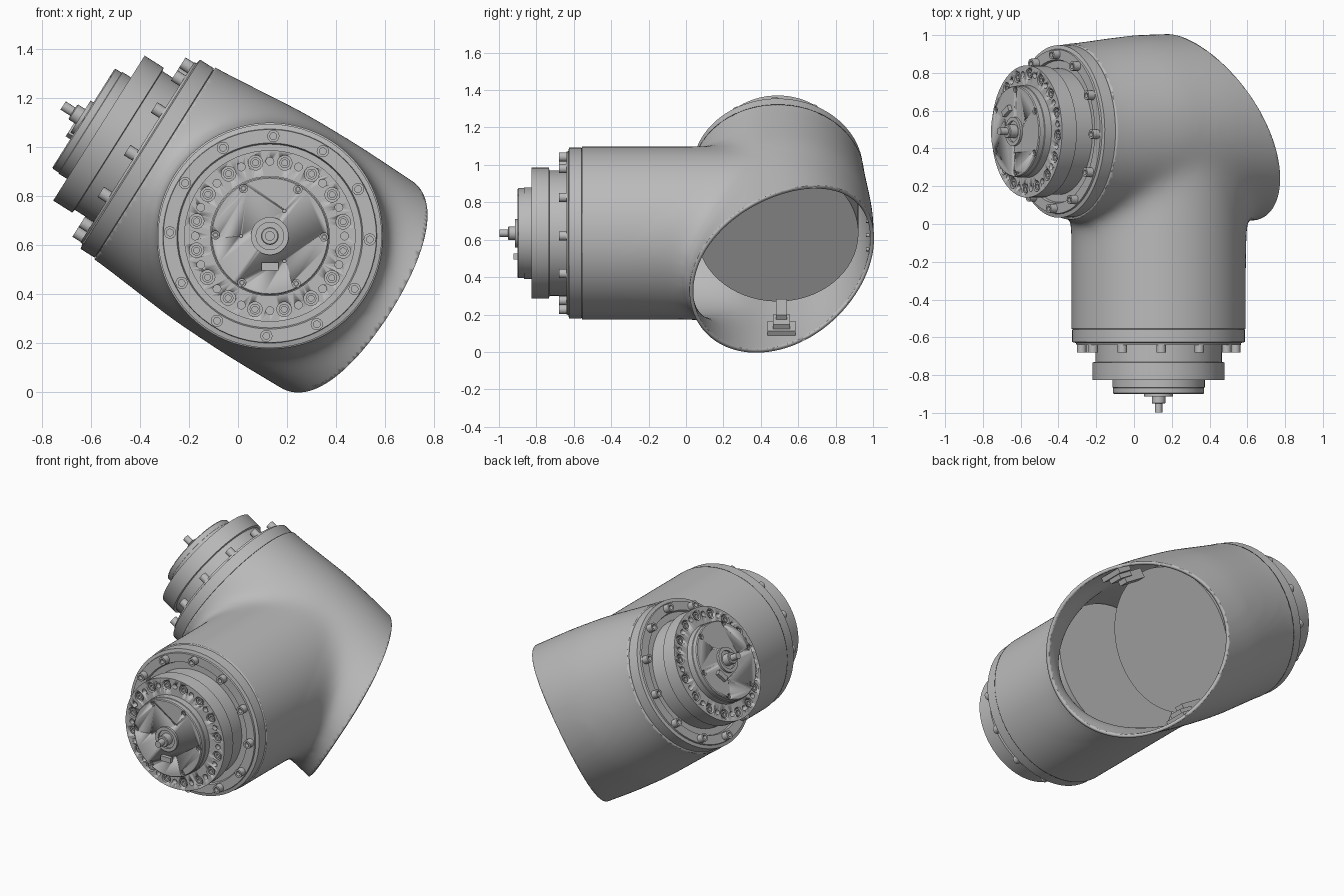
import bpy, bmesh
from math import cos, sin, pi, radians
from mathutils import Matrix, Vector

cube = bpy.data.objects.get("Cube")
if cube:
    bpy.data.objects.remove(cube, do_unlink=True)

grey = bpy.data.materials.new("machined_grey")
grey.use_nodes = True
grey.diffuse_color = (0.5, 0.5, 0.5, 1)
grey.node_tree.nodes["Principled BSDF"].inputs["Base Color"].default_value = (0.5, 0.5, 0.5, 1)

# Main directions: the side axis runs down the branch, away from its flange
Y = Vector((0, 1, 0))
side = Vector((0.846, 0, -0.534)).normalized()
across = Vector((-side.z, 0, side.x))
front_base = Vector((0.13, 0, 0.635))
side_base = Vector((0.13, 0.49, 0.635))


def frame(origin, z, y):
    x = y.cross(z)
    m = Matrix((x, y, z)).transposed().to_4x4()
    m.translation = origin
    return m


def smooth(obj, angle):
    bpy.ops.object.select_all(action='DESELECT')
    obj.select_set(True)
    bpy.context.view_layer.objects.active = obj
    bpy.ops.object.shade_smooth_by_angle(angle=radians(angle))


def finish(name, bm, matrix=Matrix()):
    bmesh.ops.recalc_face_normals(bm, faces=bm.faces)
    mesh = bpy.data.meshes.new(name)
    bm.to_mesh(mesh)
    bm.free()
    mesh.transform(matrix)
    mesh.materials.append(grey)
    obj = bpy.data.objects.new(name, mesh)
    bpy.context.collection.objects.link(obj)
    smooth(obj, 35)
    return obj


def loft(bm, rings):
    """Skin a list of point rings and cap both ends."""
    loops = [[bm.verts.new(p) for p in ring] for ring in rings]
    n = len(loops[0])
    for a, b in zip(loops, loops[1:]):
        for i in range(n):
            j = (i + 1) % n
            bm.faces.new((a[i], a[j], b[j], b[i]))
    bm.faces.new(loops[0][::-1])
    bm.faces.new(loops[-1])


def lathe(bm, profile, sides, cx=0, cy=0):
    """Turn (radius, height) points around a local upright axis."""
    loft(bm, [[(cx + r * cos(2 * pi * i / sides), cy + r * sin(2 * pi * i / sides), z)
               for i in range(sides)] for r, z in profile])


def circle_of(name, matrix, count, radius, start, profile, sides=14):
    bm = bmesh.new()
    for i in range(count):
        a = radians(start) + 2 * pi * i / count
        lathe(bm, profile, sides, radius * cos(a), radius * sin(a))
    return finish(name, bm, matrix)


def drill(target, matrix, count, radius, start, hole, face, depth):
    """Sink a circle of round holes into a face."""
    cutter = circle_of("drill_helper", matrix, count, radius, start,
                       [(hole, face - depth), (hole, face + 0.03)])
    cutter.hide_render = True
    cut = target.modifiers.new("holes", 'BOOLEAN')
    cut.operation = 'DIFFERENCE'
    cut.solver = 'EXACT'
    cut.object = cutter
    bpy.context.view_layer.objects.active = target
    bpy.ops.object.modifier_apply(modifier=cut.name)
    bpy.data.objects.remove(cutter, do_unlink=True)


def socket(r, low, high, depth):
    return [(r, low), (r, high), (r * 0.55, high), (r * 0.55, high - depth)]


def box(bm, size, matrix):
    bmesh.ops.create_cube(bm, size=1, matrix=matrix @ Matrix.Diagonal((*size, 1)))


# Joint module: drum, collar, output disc, hub, shaft and all fasteners
def joint(prefix, matrix):
    profiles = {
        "drum": [(0.432, 0), (0.432, 0.57)],
        "collar": [(0.43, 0.545), (0.45, 0.55), (0.45, 0.556), (0.457, 0.558), (0.457, 0.625),
                   (0.437, 0.63), (0.435, 0.64), (0.38, 0.64), (0.375, 0.625), (0.33, 0.625)],
        "output_disc": [(0.335, 0.6), (0.335, 0.73), (0.35, 0.733), (0.35, 0.825), (0.24, 0.825)],
        "cover": [(0.245, 0.8), (0.245, 0.865), (0.241, 0.867), (0.241, 0.895), (0.236, 0.9)],
        "hub_seat": [(0.077, 0.89), (0.077, 0.914), (0.056, 0.914), (0.056, 0.902)],
        "hub": [(0.036, 0.89), (0.036, 0.947), (0.032, 0.951)],
        "shaft": [(0.02, 0.94), (0.02, 0.998)],
    }
    parts = {}
    for part, profile in profiles.items():
        bm = bmesh.new()
        lathe(bm, profile, 14 if part == "shaft" else 64)
        parts[part] = finish(prefix + part, bm, matrix)
    drill(parts["output_disc"], matrix, 16, 0.305, 11, 0.03, 0.825, 0.03)
    drill(parts["output_disc"], matrix, 16, 0.305, 0, 0.016, 0.825, 0.03)
    drill(parts["cover"], matrix, 6, 0.222, -1, 0.017, 0.9, 0.02)
    drill(parts["cover"], matrix, 3, 0.118, 60, 0.007, 0.9, 0.02)
    circle_of(prefix + "collar_bolts", matrix, 12, 0.408, -2, socket(0.025, 0.63, 0.68, 0.025))
    circle_of(prefix + "disc_screws", matrix, 16, 0.305, 11, socket(0.022, 0.79, 0.82, 0.015))
    circle_of(prefix + "cover_screws", matrix, 6, 0.222, -1, socket(0.012, 0.875, 0.895, 0.01))
    bm = bmesh.new()
    box(bm, (0.07, 0.032, 0.03), Matrix.Translation((0, -0.125, 0.907)))
    finish(prefix + "connector", bm, matrix)


joint("front_", frame(front_base, -Y, Vector((0, 0, 1))))
joint("side_", frame(side_base, -side, across * sin(pi / 6) - Y * cos(pi / 6)))

# Elbow housing: two branches fused and softened into one casting
angles = [2 * pi * i / 96 for i in range(96)]
bm = bmesh.new()
loft(bm, [[front_base + Y * y + 0.466 * (side * cos(a) + across * sin(a)) for a in angles]
          for y in (-0.95, 0.48)])
stations = [(-0.95, 0.49, 0.466, 0.466), (-0.55, 0.49, 0.466, 0.466), (-0.35, 0.498, 0.482, 0.485),
            (-0.15, 0.507, 0.496, 0.504), (0.1, 0.514, 0.497, 0.51), (0.4, 0.514, 0.497, 0.502),
            (0.95, 0.514, 0.497, 0.498)]
loft(bm, [[front_base + side * s + Y * (yc + ry * cos(a)) + across * rw * sin(a) for a in angles]
          for s, yc, ry, rw in stations])
housing = finish("elbow_housing", bm)
remesh = housing.modifiers.new("fuse", 'REMESH')
remesh.mode = 'VOXEL'
remesh.voxel_size = 0.02
soften = housing.modifiers.new("soften", 'SMOOTH')
soften.factor = 0.5
soften.iterations = 90
fused = bpy.data.meshes.new_from_object(
    housing.evaluated_get(bpy.context.evaluated_depsgraph_get()))
housing.modifiers.clear()

# Trim the two flange ends and the slanted rear opening
bm = bmesh.new()
bm.from_mesh(fused)
opening = front_base + side * 0.32 + Y * 0.51
slant = (side + Y * 0.535).normalized()
for point, normal in ((front_base - Y * 0.555, -Y),
                      (side_base - side * 0.555, -side),
                      (opening, slant)):
    bmesh.ops.bisect_plane(bm, geom=bm.verts[:] + bm.edges[:] + bm.faces[:], dist=1e-5,
                           plane_co=point, plane_no=normal, clear_outer=True)

# Bow the rear rim outward at its two long sides
for v in bm.verts:
    near = max(0, 1 + (v.co - opening).dot(slant) / 0.3)
    v.co += side * 0.045 * near * ((v.co - front_base).dot(across) / 0.47) ** 2
bmesh.ops.recalc_face_normals(bm, faces=bm.faces)
bm.to_mesh(housing.data)
bm.free()
housing.data.materials.clear()
housing.data.materials.append(grey)
smooth(housing, 40)
wall = housing.modifiers.new("wall", 'SOLIDIFY')
wall.thickness = 0.02
wall.offset = -1

# Cover brackets inside the opening, one on each wall
for label, sign in (("lower", -1), ("upper", 1)):
    bm = bmesh.new()
    for s, w, size in ((0.22, 0.462, (0.1, 0.15, 0.03)), (0.2, 0.44, (0.1, 0.09, 0.04)),
                       (0.12, 0.42, (0.16, 0.06, 0.06))):
        box(bm, size, frame(front_base + Y * 0.51 + side * s + across * sign * w,
                            -across * sign, Y))
    finish(label + "_bracket", bm)

# Small fixing pins inside the rear rim
bm = bmesh.new()
for offset in (-0.09, 0, 0.09):
    m = frame(front_base + side * 0.02 + across * offset + Y * 0.972, -Y, across)
    bmesh.ops.create_cone(bm, cap_ends=True, segments=12, radius1=0.01, radius2=0.01,
                          depth=0.02, matrix=m)
finish("rim_pins", bm)
